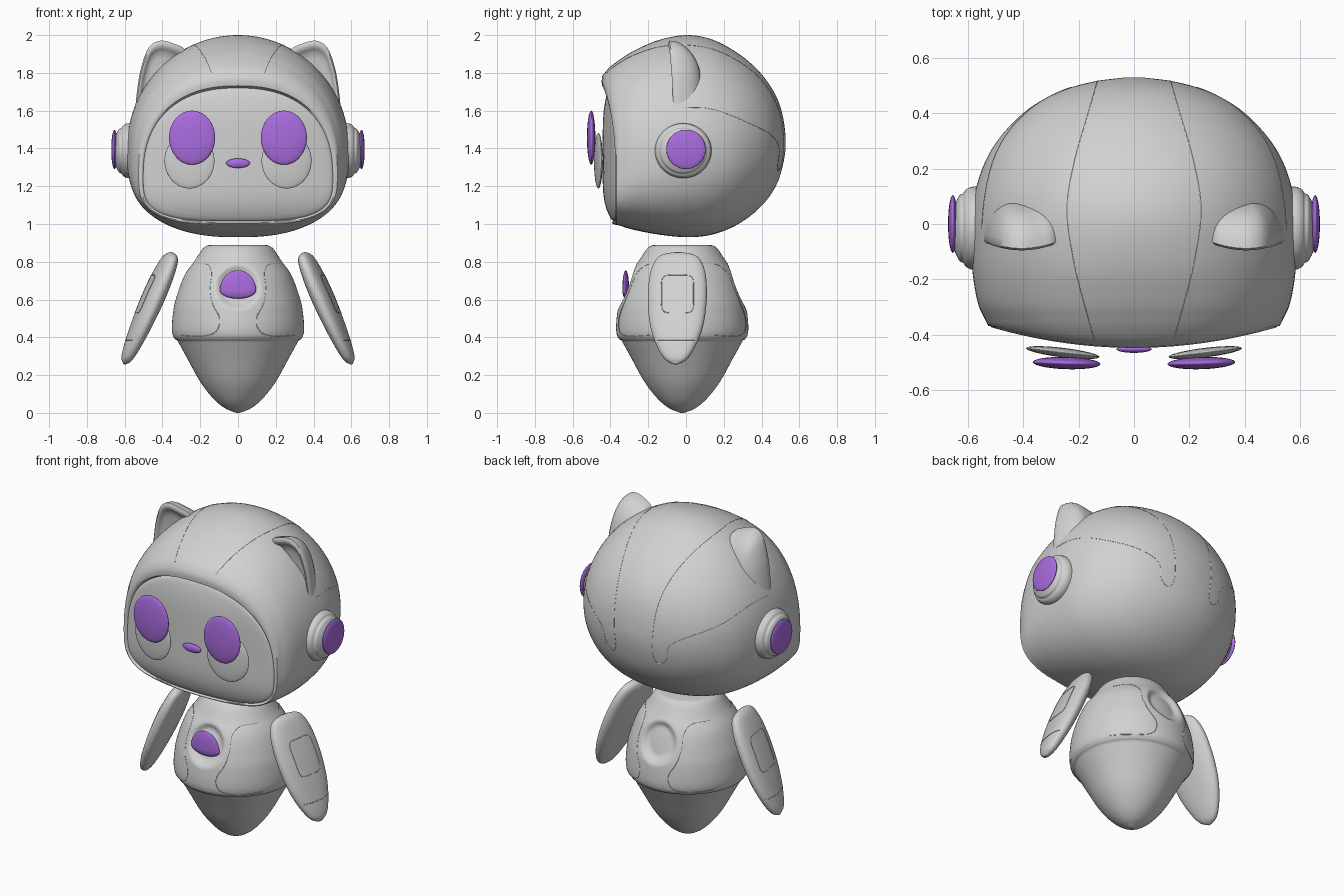
import bpy, bmesh
from math import sin, cos, pi, radians
from mathutils import Vector, Matrix
from mathutils.bvhtree import BVHTree

if "Cube" in bpy.data.objects:
    bpy.data.objects.remove(bpy.data.objects["Cube"], do_unlink=True)


def material(name, rgb):
    mat = bpy.data.materials.new(name)
    mat.use_nodes = True
    mat.diffuse_color = (*rgb, 1)
    mat.node_tree.nodes["Principled BSDF"].inputs["Base Color"].default_value = (*rgb, 1)
    return mat


GREY = material("shell grey", (0.64, 0.64, 0.64))
PURPLE = material("glow purple", (0.4, 0.15, 0.75))


def finish(obj, mat):
    obj.data.materials.clear()
    obj.data.materials.append(mat)
    bpy.ops.object.select_all(action='DESELECT')
    obj.select_set(True)
    bpy.context.view_layer.objects.active = obj
    bpy.ops.object.shade_smooth_by_angle(angle=radians(50))
    return obj


def from_bmesh(name, bm, mat):
    bmesh.ops.recalc_face_normals(bm, faces=bm.faces)
    mesh = bpy.data.meshes.new(name)
    bm.to_mesh(mesh)
    bm.free()
    obj = bpy.data.objects.new(name, mesh)
    bpy.context.collection.objects.link(obj)
    return finish(obj, mat)


def smooth(rows, steps=5):
    """Catmull-Rom interpolation through rows of numbers."""
    rows = [Vector(r) for r in rows]
    ext = [2 * rows[0] - rows[1]] + rows + [2 * rows[-1] - rows[-2]]
    out = []
    for a, b, c, d in zip(ext, ext[1:], ext[2:], ext[3:]):
        for i in range(steps):
            t = i / steps
            out.append(b + (c - a) * (t / 2) + (2 * a - 5 * b + 4 * c - d) * (t * t / 2)
                       + (3 * b - a - 3 * c + d) * (t ** 3 / 2))
    return out + [rows[-1]]


def loft(name, rings, mat):
    """Skin closed rings of points and close both ends with fans."""
    bm = bmesh.new()
    loops = [[bm.verts.new(p) for p in ring] for ring in rings]
    n = len(loops[0])
    for a, b in zip(loops, loops[1:]):
        for i in range(n):
            bm.faces.new((a[i], a[(i + 1) % n], b[(i + 1) % n], b[i]))
    for loop in (loops[0], loops[-1]):
        tip = bm.verts.new(sum((v.co for v in loop), Vector()) / n)
        for i in range(n):
            bm.faces.new((loop[i], loop[(i + 1) % n], tip))
    return from_bmesh(name, bm, mat)


def power(v, n):
    return (1 if v >= 0 else -1) * abs(v) ** (2 / n)


def angles(n):
    return [2 * pi * i / n for i in range(n)]


def ellipsoid(name, centre, radii, mat, turn=0, lower=1):
    """Ellipsoid whose lower half can be squashed."""
    bm = bmesh.new()
    bmesh.ops.create_uvsphere(bm, u_segments=48, v_segments=32, radius=1)
    for v in bm.verts:
        v.co.z *= lower if v.co.z < 0 else 1
    bm.transform(Matrix.Translation(centre) @ Matrix.Rotation(turn, 4, 'Z')
                 @ Matrix.Diagonal((*radii, 1)))
    return from_bmesh(name, bm, mat)


def seam(name, obj, rays, closed=False):
    """Thin panel line laid where rays meet the object's surface."""
    tree = BVHTree.FromPolygons([v.co for v in obj.data.vertices],
                                [p.vertices for p in obj.data.polygons])
    hits = [tree.ray_cast(Vector(o), Vector(d).normalized())[0] for o, d in rays]
    hits = [h for h in hits if h]
    curve = bpy.data.curves.new(name, 'CURVE')
    curve.dimensions = '3D'
    curve.bevel_depth, curve.bevel_resolution = 0.002, 1
    line = curve.splines.new('POLY')
    line.points.add(len(hits) - 1)
    for p, h in zip(line.points, hits):
        p.co = (*h, 1)
    line.use_cyclic_u = closed
    tube = bpy.data.objects.new(name, curve)
    bpy.context.collection.objects.link(tube)
    bpy.ops.object.select_all(action='DESELECT')
    tube.select_set(True)
    bpy.context.view_layer.objects.active = tube
    bpy.ops.object.convert(target='MESH')
    finish(bpy.context.object, GREY)


# Head: sections along y as (y, half width, top, middle, bottom, top power, bottom power)
def section(row):
    y, hw, top, mid, low, n_top, n_low = row
    ring = []
    for a in angles(112):
        n, h = (n_top, top - mid) if sin(a) >= 0 else (n_low, mid - low)
        ring.append(Vector((hw * power(cos(a), n), y, mid + h * power(sin(a), n))))
    return ring


def clamp(v):
    return max(0, min(1, v))


def rim_y(p):
    return min(-0.372, -0.447 + 0.28 * p.x ** 2 + 0.055 * clamp((1.25 - p.z) / 0.24) ** 3)


def visor_y(p):
    return rim_y(p) + 0.006 + 0.028 * clamp((p.z - 1.45) / 0.26) ** 3


def placed(ring, rule, offset=0):
    return [Vector((p.x, rule(p) + offset, p.z)) for p in ring]


visor = section((0, 0.497, 1.712, 1.25, 1.02, 2.35, 3.4))
hub = Vector((0, 0, 1.35))
rings = [placed([hub + (p - hub) * k for p in visor], visor_y)
         for k in (0.1, 0.25, 0.4, 0.55, 0.7, 0.82, 0.92, 0.98)]
rings.append(placed(visor, visor_y, 0.002))
rings.append(placed(section((0, 0.502, 1.72, 1.25, 1.015, 2.35, 3.4)), visor_y, 0.006))
rings.append(placed(section((0, 0.507, 1.732, 1.25, 1.011, 2.35, 3.4)), rim_y, 0.003))
rings.append(placed(section((0, 0.513, 1.755, 1.25, 1.006, 2.35, 3.4)), rim_y))
rings.append(placed(section((0, 0.52, 1.785, 1.26, 1.001, 2.35, 3.4)), rim_y, 0.004))
rings.append(placed(section((0, 0.526, 1.83, 1.27, 0.997, 2.35, 3.3)), lambda p: (rim_y(p) - 0.364) / 2))
hood = [(-0.355, 0.533, 1.868, 1.28, 0.993, 2.3, 3.2), (-0.28, 0.565, 1.915, 1.33, 0.97, 2.2, 2.9),
        (-0.15, 0.585, 1.972, 1.37, 0.945, 2.1, 2.7), (0, 0.588, 2, 1.4, 0.93, 2, 2.5),
        (0.13, 0.57, 1.98, 1.41, 0.942, 2, 2.4), (0.25, 0.525, 1.92, 1.42, 0.985, 2, 2.3),
        (0.35, 0.452, 1.845, 1.43, 1.05, 2, 2.2), (0.43, 0.36, 1.755, 1.43, 1.13, 2, 2.1),
        (0.485, 0.25, 1.66, 1.43, 1.22, 2, 2), (0.515, 0.14, 1.56, 1.43, 1.32, 2, 2),
        (0.528, 0.04, 1.46, 1.43, 1.4, 2, 2)]
rings += [section(r) for r in smooth(hood)]
head = loft("head", rings, GREY)
ellipsoid("nose", (0, -0.452, 1.322), (0.063, 0.013, 0.025), PURPLE)

# Body: turned profile as (radius, z), with a step at the waist and round sockets
tail = [(0.01, 0), (0.07, 0.025), (0.13, 0.075), (0.2, 0.165), (0.275, 0.3), (0.322, 0.385)]
torso = [(0.332, 0.388), (0.345, 0.41), (0.35, 0.45), (0.345, 0.52), (0.33, 0.6), (0.285, 0.725),
         (0.23, 0.805), (0.19, 0.865), (0.165, 0.885), (0.14, 0.889)]


def body_point(r, z, a):
    p = Vector((r * cos(a), r * sin(a) - 0.02, z))
    edge = clamp((0.125 - (Vector((p.x, p.z)) - Vector((0, 0.665))).length) / 0.05)
    dent = 0.036 * edge * edge * (3 - 2 * edge)
    p.y -= dent if p.y > 0 else -dent
    return p


body = loft("body", [[body_point(r, z, a) for a in angles(160)]
                     for r, z in smooth(tail, 8) + smooth(torso, 8)], GREY)
ellipsoid("chest_gem", (0, -0.319, 0.65), (0.096, 0.018, 0.105), PURPLE, lower=0.43)
chest_path = [(0.3, 0.41), (0.2, 0.405), (0.13, 0.42), (0.1, 0.46), (0.1, 0.51), (0.135, 0.58),
              (0.148, 0.66), (0.14, 0.74), (0.16, 0.785), (0.22, 0.79)]

# Outlines and sections for the paired parts
ear_outline = [(0.545, 1.6), (0.535, 1.7), (0.515, 1.82), (0.475, 1.93), (0.415, 1.97), (0.34, 1.955),
               (0.28, 1.92), (0.26, 1.82), (0.31, 1.7), (0.45, 1.58), (0.545, 1.6)]
cup_profile = [(0.5, 0.15), (0.575, 0.15), (0.595, 0.146), (0.608, 0.138), (0.616, 0.126),
               (0.628, 0.12), (0.636, 0.108), (0.645, 0.09), (0.65, 0.07)]
arm_rows = [(0, 0.03, 0.01), (0.02, 0.085, 0.026), (0.07, 0.122, 0.04), (0.2, 0.15, 0.05),
            (0.4, 0.158, 0.054), (0.6, 0.148, 0.05), (0.75, 0.125, 0.044), (0.88, 0.09, 0.036),
            (0.96, 0.055, 0.025), (1, 0.012, 0.006)]
head_path = [(0.14, -0.42, 1.8), (0.18, -0.3, 1.89), (0.225, -0.12, 1.95), (0.245, 0.05, 1.95),
             (0.22, 0.22, 1.9), (0.17, 0.37, 1.78), (0.14, 0.47, 1.63), (0.13, 0.51, 1.45),
             (0.13, 0.51, 1.32), (0.16, 0.49, 1.28), (0.2, 0.47, 1.32), (0.22, 0.47, 1.41),
             (0.3, 0.42, 1.47), (0.42, 0.3, 1.53), (0.5, 0.12, 1.6), (0.53, -0.02, 1.61)]

for side, s in (("left", 1), ("right", -1)):
    # Eyes with a pale disc behind each
    ellipsoid(side + "_eye", (s * 0.243, -0.502, 1.457), (0.122, 0.022, 0.143), PURPLE, s * 0.03)
    ellipsoid(side + "_eye_disc", (s * 0.257, -0.464, 1.335), (0.133, 0.017, 0.147), GREY, s * 0.12)

    # Pointed ear: hollow curved front, domed back
    outline = smooth(ear_outline, 6)[:-1]
    shells = [(0.3, -0.055), (0.6, -0.06), (0.74, -0.068), (0.8, -0.08), (0.86, -0.092), (0.94, -0.095)]
    shells += [(cos(t * pi / 20), -0.088 + 0.17 * sin(t * pi / 20)) for t in range(10)]
    loft(side + "_ear", [[Vector((s * (0.405 + (x - 0.405) * k), y + 1.5 * k * (x - 0.405) ** 2,
                                  1.74 + (z - 1.74) * k)) for x, z in outline]
                         for k, y in shells], GREY)

    # Side cup and its glowing disc
    loft(side + "_cup", [[Vector((s * x, r * cos(a) - 0.015, 1.388 + 0.97 * r * sin(a)))
                          for a in angles(64)] for x, r in smooth(cup_profile, 4)], GREY)
    ellipsoid(side + "_cup_light", (s * 0.654, 0, 1.395), (0.017, 0.104, 0.104), PURPLE)

    # Flipper arm, slanting outward and turned slightly to the front
    top, tip = Vector((s * 0.345, -0.04, 0.847)), Vector((s * 0.602, -0.055, 0.258))
    wide = Vector((s * 0.17, 0.985, 0))
    out = wide.cross(tip - top).normalized()
    arm = loft(side + "_arm", [[top.lerp(tip, t) + wide * w * power(cos(a), 2.3)
                                + out * d * power(sin(a), 2.3) for a in angles(48)]
                               for t, w, d in smooth(arm_rows)], GREY)
    panel = [(-0.045 + 0.085 * power(cos(a), 6), 0.63 + 0.1 * power(sin(a), 6)) for a in angles(48)]
    seam(side + "_arm_panel", arm, [((s * 2, y, z), (-s, 0, 0)) for y, z in panel], True)
    seam(side + "_arm_tip_line", arm, [((s * 2, -0.05 + 0.01 * i, 0.385), (-s, 0, 0))
                                       for i in range(-10, 11)])

    # Panel lines on head and body
    core = Vector((0, 0, 1.45))
    seam(side + "_head_seam", head, [(core, Vector((s * x, y, z)) - core)
                                     for x, y, z in smooth(head_path, 8)])
    for face, y in (("front", -2), ("back", 2)):
        seam(side + "_" + face + "_body_seam", body, [((s * x, y, z), (0, -y, 0))
                                                      for x, z in smooth(chest_path, 6)])
